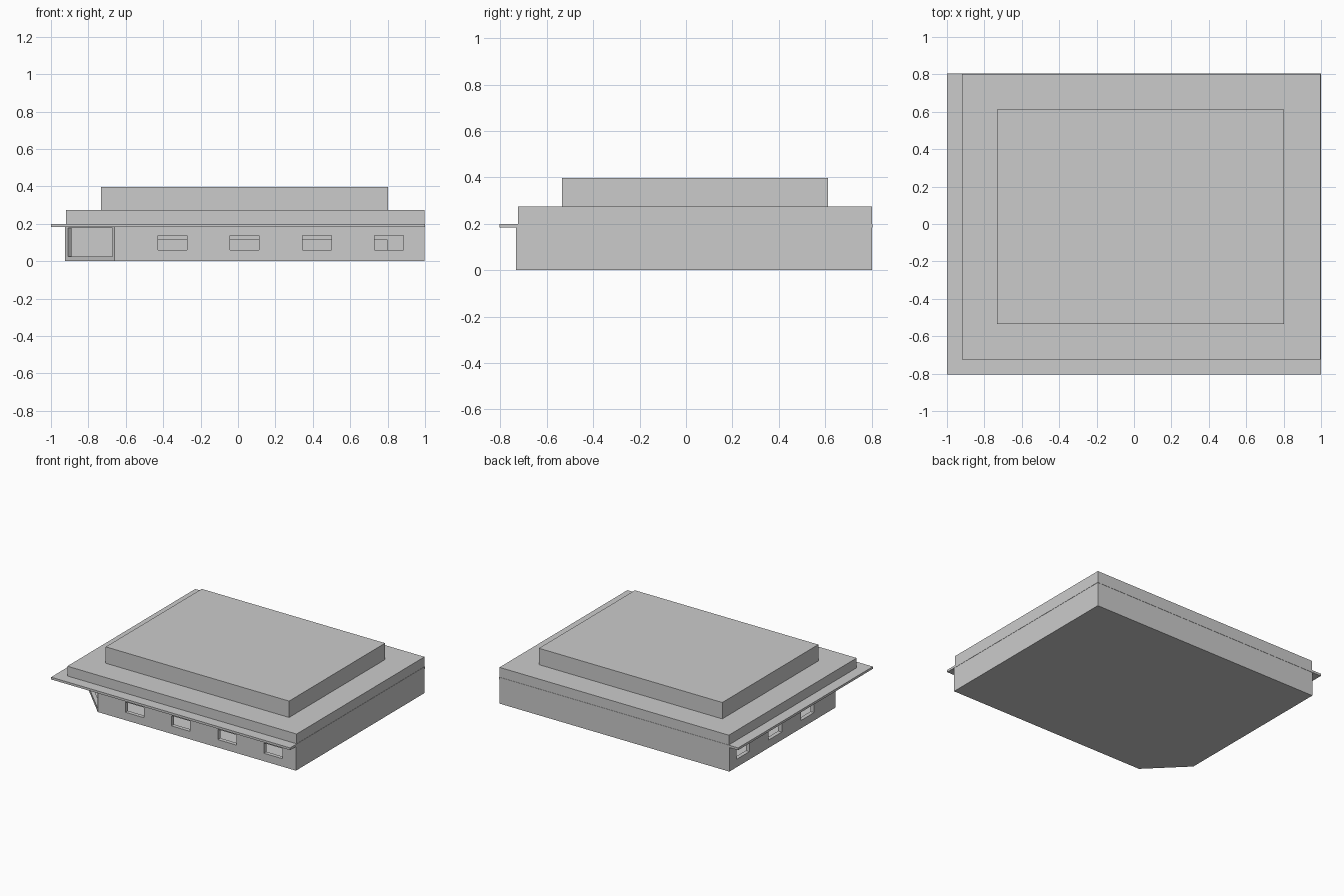
import bpy, bmesh

if "Cube" in bpy.data.objects:
    bpy.data.objects.remove(bpy.data.objects["Cube"])


def prism(name, outline, z0, z1):
    """Extrude a counter-clockwise xy outline from z0 to z1."""
    bm = bmesh.new()
    face = bm.faces.new([bm.verts.new((x, y, z0)) for x, y in outline])
    top = bmesh.ops.extrude_face_region(bm, geom=[face])
    verts = [v for v in top["geom"] if isinstance(v, bmesh.types.BMVert)]
    bmesh.ops.translate(bm, verts=verts, vec=(0, 0, z1 - z0))
    bmesh.ops.recalc_face_normals(bm, faces=bm.faces)
    mesh = bpy.data.meshes.new(name)
    bm.to_mesh(mesh)
    bm.free()
    obj = bpy.data.objects.new(name, mesh)
    bpy.context.collection.objects.link(obj)
    return obj


def box(name, x0, x1, y0, y1, z0, z1):
    return prism(name, [(x0, y0), (x1, y0), (x1, y1), (x0, y1)], z0, z1)


def cut(target, cutter):
    """Subtract the cutter, apply, and remove it."""
    cutter.hide_render = True
    mod = target.modifiers.new("cut", "BOOLEAN")
    mod.operation = "DIFFERENCE"
    mod.solver = "EXACT"
    mod.object = cutter
    bpy.context.view_layer.objects.active = target
    bpy.ops.object.modifier_apply(modifier=mod.name)
    bpy.data.objects.remove(cutter, do_unlink=True)


# Ground storey: hollow shell with a chamfered entrance corner
L, R, F, B = -0.925, 0.998, -0.733, 0.803
walls = prism("ground_floor_walls",
              [(-0.66, F), (R, F), (R, B), (L, B), (L, -0.468)], 0, 0.184)
t = 0.03
cut(walls, prism("interior_cutter",
                 [(-0.65, F + t), (R - t, F + t), (R - t, B - t),
                  (L + t, B - t), (L + t, -0.458)], 0.02, 0.18))

# Window openings along the front and left walls
for x in (-0.35, 0.035, 0.422, 0.808):
    cut(walls, box("window_cutter", x - 0.078, x + 0.078, F - 0.05, F + 0.06, 0.06, 0.137))
for y in (0.642, 0.255, -0.13):
    cut(walls, box("window_cutter", L - 0.05, L + 0.06, y - 0.078, y + 0.078, 0.06, 0.137))

# Entrance opening through the chamfer
cut(walls, prism("entrance_cutter",
                 [(-0.95, -0.523), (-0.71, -0.763), (-0.63, -0.683), (-0.87, -0.443)],
                 0.025, 0.178))

# Interior partitions seen through the openings
for x0, x1, y0, y1 in ((-0.55, 0.8, 0.12, 0.14), (-0.57, -0.04, 0.25, 0.265),
                       (-0.05, -0.035, 0.25, 0.7), (-0.57, -0.555, 0.25, 0.7)):
    box("partition", x0, x1, y0, y1, 0.015, 0.115)

# Overhanging canopy slab, parapet storey and upper block
box("canopy", -1.0, 1.0, -0.805, 0.805, 0.183, 0.2)
box("parapet_storey", -0.92, 0.998, -0.725, 0.803, 0.195, 0.274)
box("upper_block", -0.732, 0.802, -0.535, 0.612, 0.27, 0.398)
